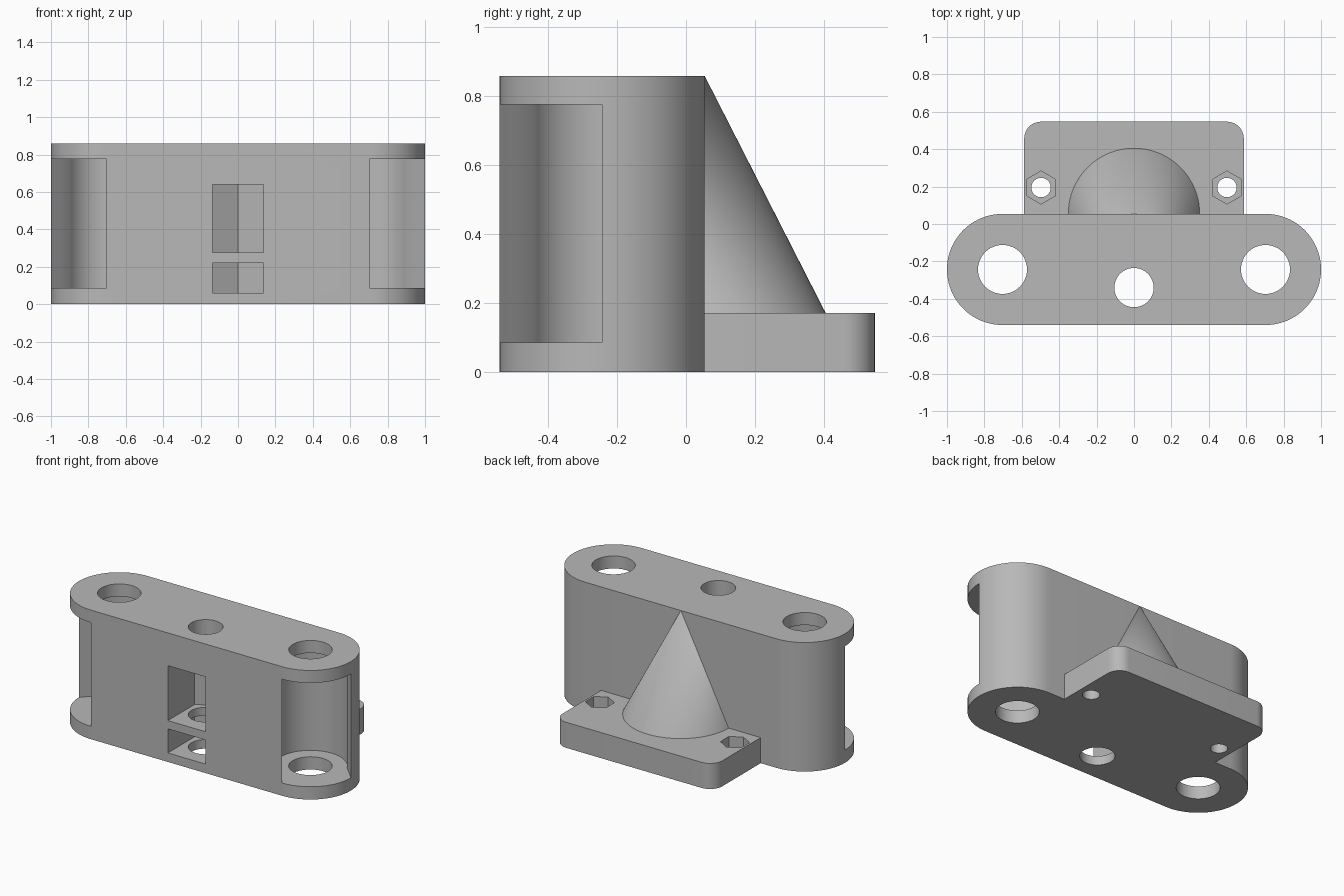
import bpy, bmesh
from math import radians, cos, sin
from mathutils import Vector

cube = bpy.data.objects.get("Cube")
if cube:
    bpy.data.objects.remove(cube)

grey = bpy.data.materials.new("light grey")
grey.use_nodes = True
colour = (0.48, 0.48, 0.48, 1)
grey.diffuse_color = colour
grey.node_tree.nodes["Principled BSDF"].inputs["Base Color"].default_value = colour

HEIGHT = 0.858
END_X, MID_Y, END_R = 0.703, -0.243, 0.297
BACK_Y = MID_Y + END_R
PLATE_TOP = 0.17


def arc(cx, cy, r, start, end, steps):
    return [(cx + r * cos(radians(start + (end - start) * i / steps)),
             cy + r * sin(radians(start + (end - start) * i / steps)))
            for i in range(steps + 1)]


def circle(cx, cy, r, steps=48, start=0):
    return arc(cx, cy, r, start, start + 360, steps)[:-1]


def make(name, bm):
    bmesh.ops.recalc_face_normals(bm, faces=bm.faces)
    mesh = bpy.data.meshes.new(name)
    bm.to_mesh(mesh)
    bm.free()
    mesh.materials.append(grey)
    obj = bpy.data.objects.new(name, mesh)
    bpy.context.collection.objects.link(obj)
    return obj


def prism(name, outline, z0, z1):
    bm = bmesh.new()
    face = bm.faces.new([bm.verts.new((x, y, z0)) for x, y in outline])
    top = bmesh.ops.extrude_face_region(bm, geom=[face], use_keep_orig=True)["geom"]
    verts = [v for v in top if isinstance(v, bmesh.types.BMVert)]
    bmesh.ops.translate(bm, verts=verts, vec=(0, 0, z1 - z0))
    return make(name, bm)


def activate(obj):
    bpy.ops.object.select_all(action='DESELECT')
    obj.select_set(True)
    bpy.context.view_layer.objects.active = obj


def cut(target, outline, z0, z1):
    cutter = prism("cutter", outline, z0, z1)
    cutter.hide_render = True
    mod = target.modifiers.new("cut", 'BOOLEAN')
    mod.operation = 'DIFFERENCE'
    mod.solver = 'EXACT'
    mod.object = cutter
    activate(target)
    bpy.ops.object.modifier_apply(modifier=mod.name)
    bpy.data.objects.remove(cutter)


def smooth(obj):
    activate(obj)
    bpy.ops.object.shade_smooth_by_angle(angle=radians(25))


# Main body with rounded ends
body = prism("main_body", arc(END_X, MID_Y, END_R, -90, 90, 40)
             + arc(-END_X, MID_Y, END_R, 90, 270, 40), 0, HEIGHT)

# Hinge pockets: round socket opening through the front outer quarter
socket = arc(END_X, MID_Y, 0.222, 27.6, 242.4, 40)
pocket = socket + [(END_X - 0.045, -0.498), (END_X, MID_Y - END_R),
                   (END_X, -0.7), (1.2, -0.7), (1.2, MID_Y),
                   (END_X + END_R, MID_Y), (0.958, MID_Y + 0.045)]
for side in (1, -1):
    cut(body, [(side * x, y) for x, y in pocket], 0.085, 0.775)
    cut(body, circle(side * END_X, MID_Y, 0.131), -0.1, 1)

# Two nut slots in the front, each with a pointed hexagonal back
HOLE_Y, NUT_R = -0.34, 0.159
slot = [(-0.1375, -0.7), (0.1375, -0.7)] + arc(0, HOLE_Y, NUT_R, 30, 150, 2)
for z0, z1 in ((0.06, 0.22), (0.275, 0.64)):
    cut(body, slot, z0, z1)
cut(body, circle(0, HOLE_Y, 0.105), -0.1, 1)
smooth(body)

# Mounting plate with rounded back corners, bolt holes and nut recesses
plate = prism("mounting_plate", [(-0.587, BACK_Y), (0.587, BACK_Y)]
              + arc(0.497, 0.457, 0.09, 0, 90, 12)
              + arc(-0.497, 0.457, 0.09, 90, 180, 12), 0, PLATE_TOP)
for side in (1, -1):
    cut(plate, circle(side * 0.497, 0.195, 0.052, 32), -0.1, 0.5)
    cut(plate, circle(side * 0.497, 0.195, 0.088, 6, 30), 0.085, 0.5)
smooth(plate)

# Half cone brace standing on the plate against the body
bm = bmesh.new()
rim = [bm.verts.new((x, y, PLATE_TOP)) for x, y in arc(0, BACK_Y, 0.351, 0, 180, 64)]
apex = bm.verts.new((0, BACK_Y, HEIGHT))
bm.faces.new(rim)
for a, b in zip(rim, rim[1:] + rim[:1]):
    bm.faces.new((a, b, apex))
brace = make("cone_brace", bm)
smooth(brace)
